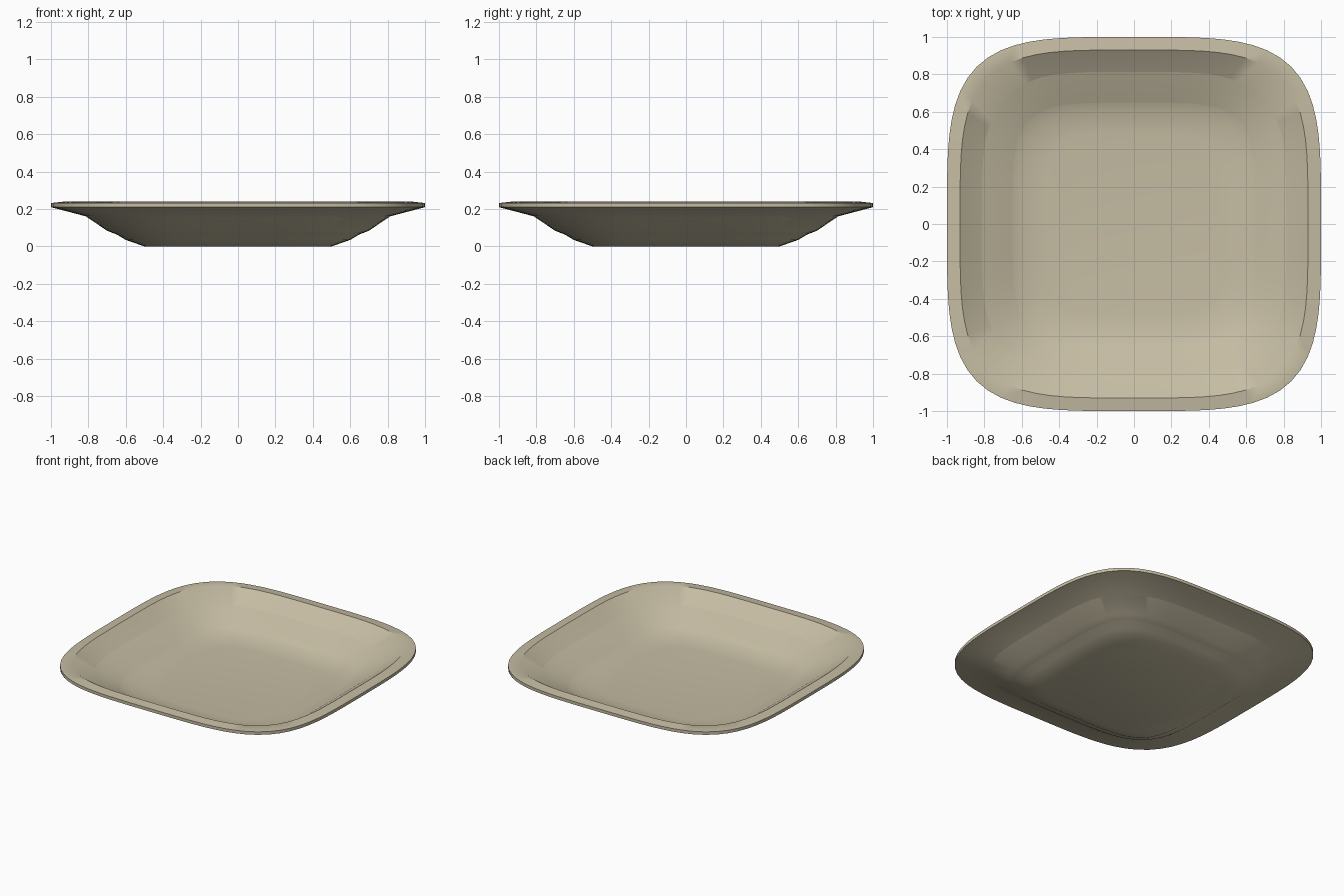
import bpy
import bmesh
from math import cos, sin, tau, radians

if "Cube" in bpy.data.objects:
    bpy.data.objects.remove(bpy.data.objects["Cube"])

SEGMENTS = 96

# Profile from the foot, out to the rim and back in to the floor:
# half width, height, squareness of the outline
PROFILE = [
    (0.50, 0.0, 4.6),     # foot
    (0.60, 0.035, 4.5),   # foot curve
    (0.81, 0.16, 4.2),    # outer wall
    (1.00, 0.21, 4.0),    # rim underside
    (1.00, 0.232, 4.0),   # rim edge
    (0.93, 0.24, 4.0),    # rim top
    (0.70, 0.084, 4.2),   # inner wall
    (0.60, 0.045, 4.5),   # floor curve
    (0.48, 0.034, 4.6),   # floor
]


def rounded_square(half, z, power):
    """Points of a superellipse outline at height z."""
    points = []
    for i in range(SEGMENTS):
        c, s = cos(tau * i / SEGMENTS), sin(tau * i / SEGMENTS)
        r = half * (abs(c) ** power + abs(s) ** power) ** (-1 / power)
        points.append((r * c, r * s, z))
    return points


# Glaze colour
glaze = bpy.data.materials.new("beige glaze")
glaze.use_nodes = True
color = (0.56, 0.505, 0.365, 1)
glaze.diffuse_color = color
glaze.node_tree.nodes["Principled BSDF"].inputs["Base Color"].default_value = color

# Dish body: bridge the outlines, then close the foot and the floor
bm = bmesh.new()
rings = [[bm.verts.new(p) for p in rounded_square(*row)] for row in PROFILE]
for low, high in zip(rings, rings[1:]):
    for i in range(SEGMENTS):
        j = (i + 1) % SEGMENTS
        bm.faces.new((low[i], low[j], high[j], high[i]))
bm.faces.new(rings[0][::-1])
bm.faces.new(rings[-1])
bmesh.ops.recalc_face_normals(bm, faces=bm.faces)

mesh = bpy.data.meshes.new("square_dish")
bm.to_mesh(mesh)
bm.free()
mesh.materials.append(glaze)
dish = bpy.data.objects.new("square_dish", mesh)
bpy.context.collection.objects.link(dish)

# Smooth walls, crisp rim
bpy.ops.object.select_all(action="DESELECT")
dish.select_set(True)
bpy.context.view_layer.objects.active = dish
bpy.ops.object.shade_smooth_by_angle(angle=radians(37))
